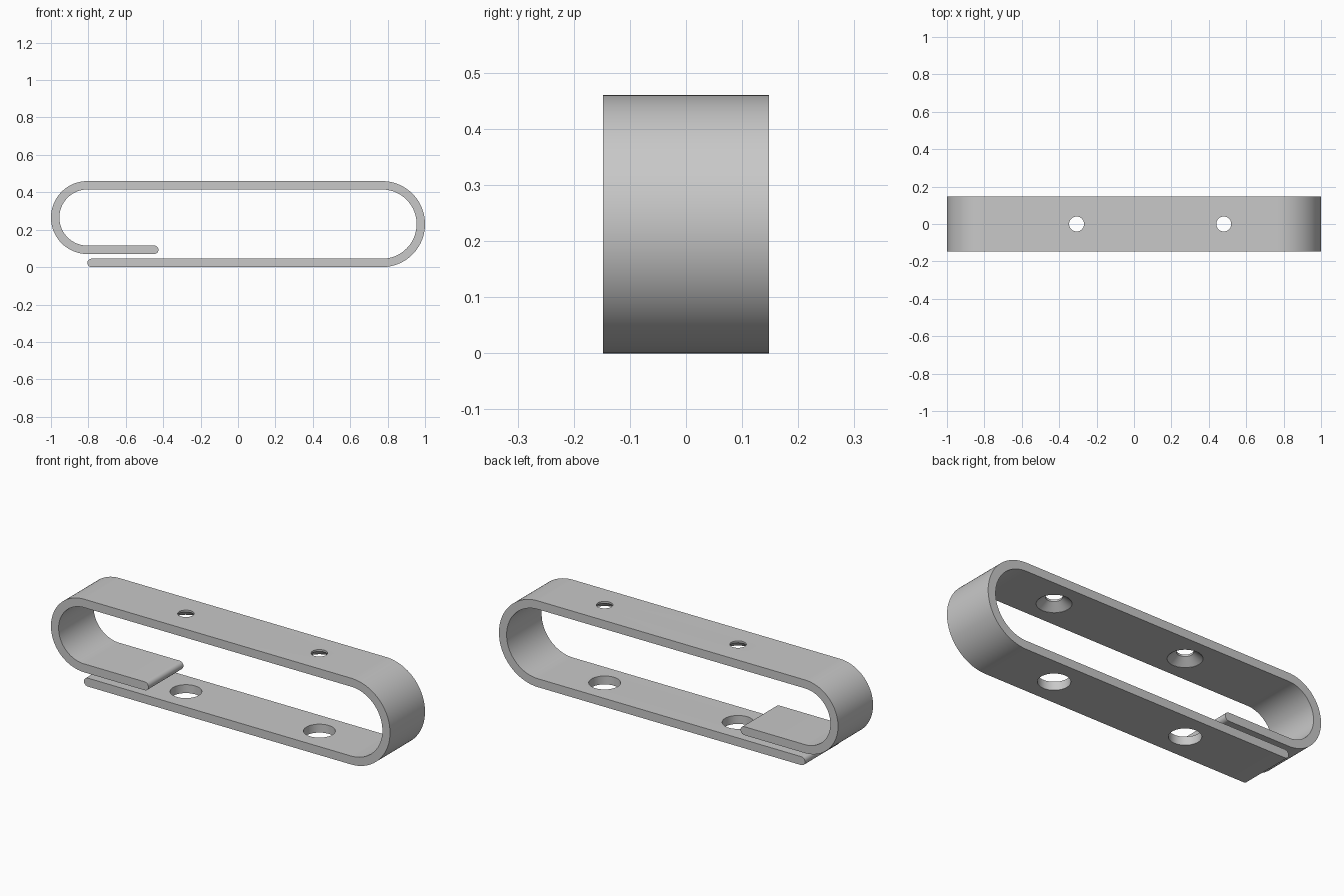
import bpy, bmesh, math
from mathutils import Matrix

if "Cube" in bpy.data.objects:
    bpy.data.objects.remove(bpy.data.objects["Cube"])

T = 0.045            # strip thickness
HALF_W = 0.1475      # half width along y
H = T / 2

metal = bpy.data.materials.new("grey_metal")
metal.diffuse_color = (0.58, 0.58, 0.58, 1)
metal.use_nodes = True
metal.node_tree.nodes["Principled BSDF"].inputs["Base Color"].default_value = metal.diffuse_color


def arc(cx, cz, r, a0, a1, n):
    return [(cx + r * math.cos(math.radians(a0 + (a1 - a0) * i / n)),
             cz + r * math.sin(math.radians(a0 + (a1 - a0) * i / n))) for i in range(n + 1)]


def make_object(name, bm):
    bmesh.ops.recalc_face_normals(bm, faces=bm.faces)
    mesh = bpy.data.meshes.new(name)
    bm.to_mesh(mesh)
    bm.free()
    mesh.materials.append(metal)
    ob = bpy.data.objects.new(name, mesh)
    bpy.context.collection.objects.link(ob)
    return ob


# Bent strip outline: outer side, rounded tip, inner side, rounded tip
RIGHT, LEFT = (0.77, 0.23, 0.2075), (-0.805, 0.265, 0.1725)
outer = arc(*RIGHT[:2], RIGHT[2] + H, -90, 90, 48) + arc(*LEFT[:2], LEFT[2] + H, 90, 270, 48)
inner = arc(*LEFT[:2], LEFT[2] - H, 270, 90, 48) + arc(*RIGHT[:2], RIGHT[2] - H, 90, -90, 48)
upper_tip = arc(-0.4475, 0.0925, H, -90, 90, 14)
lower_tip = arc(-0.783, H, H, 90, 270, 14)
outline = outer + upper_tip + inner + lower_tip

bm = bmesh.new()
face = bm.faces.new([bm.verts.new((x, -HALF_W, z)) for x, z in outline])
ext = bmesh.ops.extrude_face_region(bm, geom=[face])
bmesh.ops.translate(bm, vec=(0, 2 * HALF_W, 0),
                    verts=[v for v in ext["geom"] if isinstance(v, bmesh.types.BMVert)])
strip = make_object("bent_strip", bm)

# Screw holes: wide access hole below, countersunk hole above
bm = bmesh.new()
profile = [(0.077, -0.05), (0.077, 0.3), (0.083, 0.3), (0.083, 0.416),
           (0.04, 0.45), (0.04, 0.6)]
N = 48
for hx in (-0.307, 0.48):
    rings = [[bm.verts.new((hx + r * math.cos(2 * math.pi * i / N),
                            r * math.sin(2 * math.pi * i / N), z)) for i in range(N)]
             for r, z in profile]
    for a, b in zip(rings, rings[1:]):
        for i in range(N):
            j = (i + 1) % N
            bm.faces.new((a[i], a[j], b[j], b[i]))
    bm.faces.new(rings[0])
    bm.faces.new(rings[-1])
cutter = make_object("hole_cutter", bm)
cutter.hide_render = True

mod = strip.modifiers.new("screw_holes", "BOOLEAN")
mod.operation = "DIFFERENCE"
mod.solver = "EXACT"
mod.object = cutter
bpy.context.view_layer.objects.active = strip
strip.select_set(True)
cutter.select_set(False)
bpy.ops.object.modifier_apply(modifier=mod.name)
bpy.data.objects.remove(cutter)

bpy.ops.object.shade_smooth_by_angle(angle=math.radians(30))
